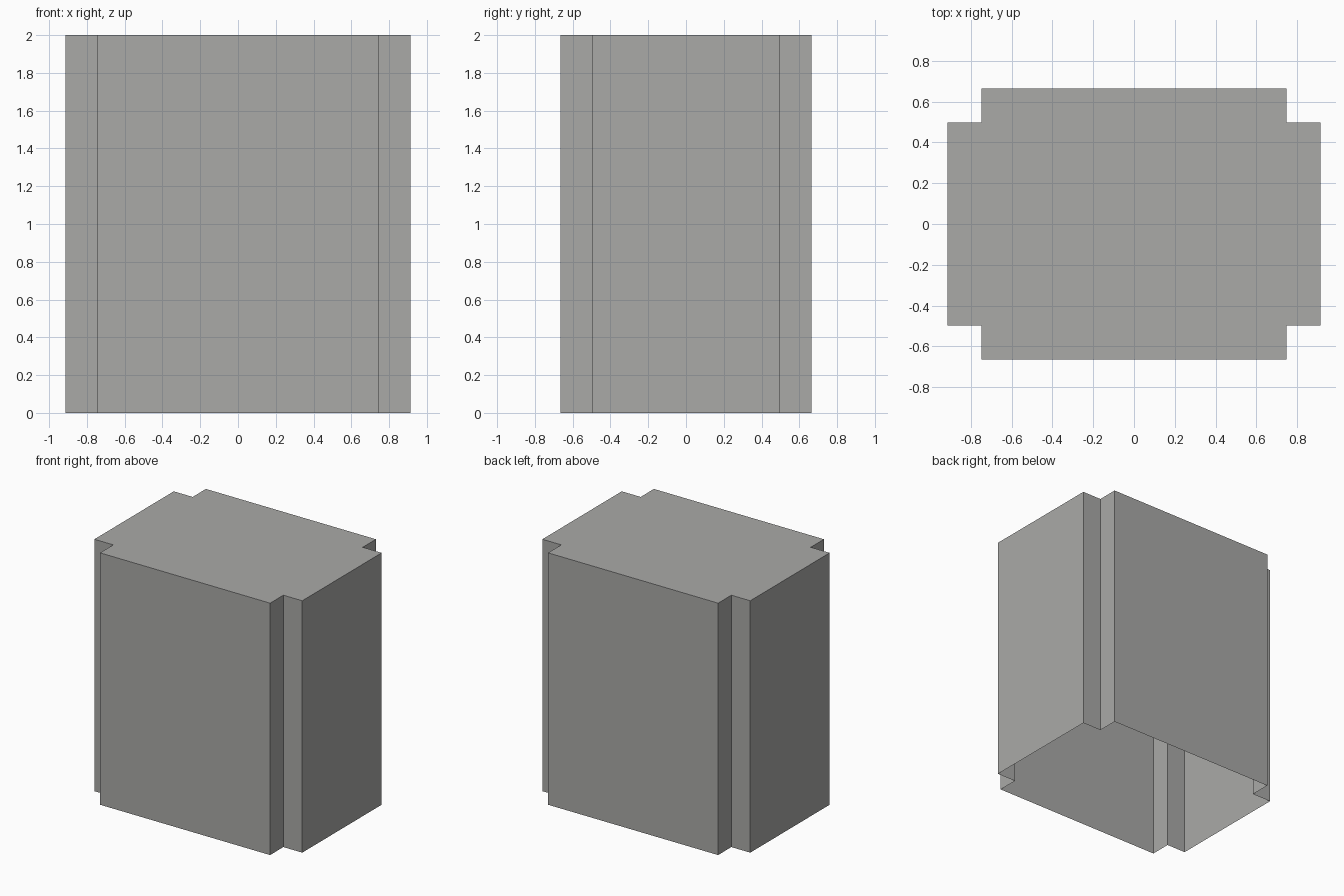
import bpy, bmesh

if "Cube" in bpy.data.objects:
    bpy.data.objects.remove(bpy.data.objects["Cube"])

# One flat grey
grey = bpy.data.materials.new("warm_grey")
grey.diffuse_color = (0.4, 0.4, 0.39, 1)
grey.use_nodes = True
grey.node_tree.nodes["Principled BSDF"].inputs["Base Color"].default_value = grey.diffuse_color

XO, XI = 0.913, 0.747   # outer and notched half widths
YO, YI = 0.664, 0.498   # outer and notched half depths
HEIGHT = 2.0

# Rectangle outline with a square notch in each corner
corner = [(XO, YI), (XI, YI), (XI, YO)]
outline = []
for sx, sy in ((1, 1), (-1, 1), (-1, -1), (1, -1)):
    pts = [(sx * x, sy * y) for x, y in corner]
    outline += pts if sx * sy > 0 else pts[::-1]

# Thin shell: walls and lid, open underneath
bm = bmesh.new()
low = [bm.verts.new((x, y, 0)) for x, y in outline]
top = [bm.verts.new((x, y, HEIGHT)) for x, y in outline]
n = len(outline)
for i in range(n):
    j = (i + 1) % n
    bm.faces.new((low[i], low[j], top[j], top[i]))
bm.faces.new(top)

mesh = bpy.data.meshes.new("notched_cover")
bm.to_mesh(mesh)
bm.free()
mesh.materials.append(grey)
cover = bpy.data.objects.new("notched_cover", mesh)
bpy.context.collection.objects.link(cover)
